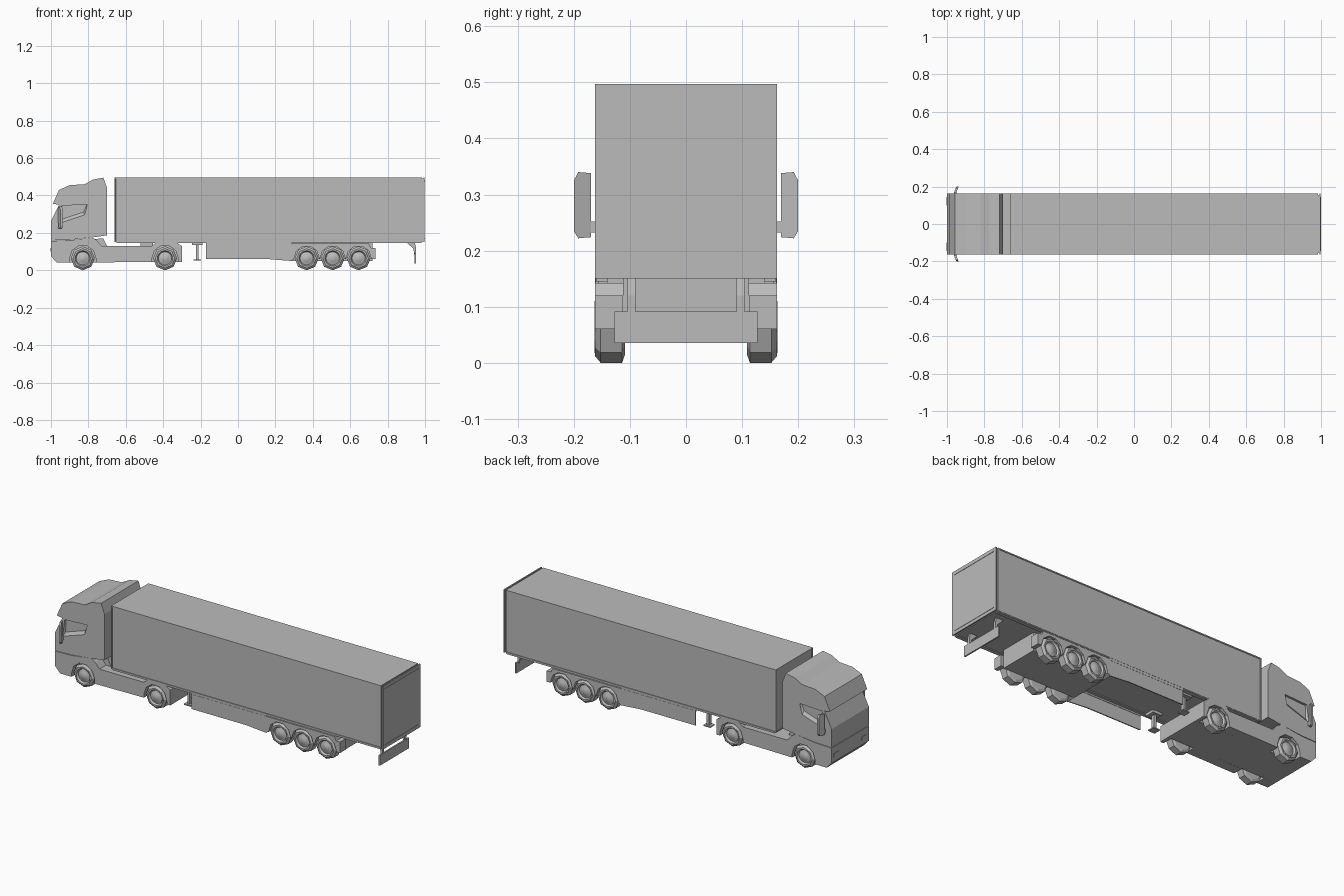
import bpy, bmesh, math
from mathutils import Vector

cube = bpy.data.objects.get("Cube")
if cube:
    bpy.data.objects.remove(cube)

grey = bpy.data.materials.new("plain grey")
grey.use_nodes = True
COLOUR = (0.5, 0.5, 0.5, 1)
grey.diffuse_color = COLOUR
grey.node_tree.nodes["Principled BSDF"].inputs["Base Color"].default_value = COLOUR

W = 0.162  # half width of the vehicle


def finish(name, bm):
    bmesh.ops.recalc_face_normals(bm, faces=bm.faces)
    mesh = bpy.data.meshes.new(name)
    bm.to_mesh(mesh)
    bm.free()
    mesh.materials.append(grey)
    ob = bpy.data.objects.new(name, mesh)
    bpy.context.collection.objects.link(ob)
    return ob


def prism(name, profile, y0, y1, both=False):
    """Extrude an x-z profile from y0 to y1, optionally on both sides."""
    bm = bmesh.new()
    for s in ((1, -1) if both else (1,)):
        face = bm.faces.new([bm.verts.new((x, s * y0, z)) for x, z in profile])
        out = bmesh.ops.extrude_face_region(bm, geom=[face])
        moved = [g for g in out["geom"] if isinstance(g, bmesh.types.BMVert)]
        bmesh.ops.translate(bm, verts=moved, vec=(0, s * (y1 - y0), 0))
    return finish(name, bm)


def box(name, x0, x1, y0, y1, z0, z1, both=False):
    return prism(name, [(x0, z0), (x1, z0), (x1, z1), (x0, z1)], y0, y1, both)


def arch(cx, r, base):
    """Wheel arch outline, traced from the rear to the front."""
    pts = [(cx + r * math.cos(math.radians(a)), 0.064 + r * math.sin(math.radians(a)))
           for a in range(0, 181, 36)]
    return [(cx + r, base)] + pts + [(cx - r, base)]


def lathe(bm, cx, side, rings, n, phase=0):
    """Revolve (radius, y) rings about a wheel axle."""
    loops = []
    for r, y in rings:
        loops.append([bm.verts.new((cx + r * math.cos(phase + math.tau * i / n), side * y,
                                    0.064 + r * math.sin(phase + math.tau * i / n)))
                      for i in range(n)])
    for a, b in zip(loops, loops[1:]):
        for i in range(n):
            j = (i + 1) % n
            bm.faces.new((a[i], a[j], b[j], b[i]))
    bm.faces.new(loops[0])
    bm.faces.new(loops[-1])


# Wheels: eight-sided tyres with round dished rims
FRONT, DRIVE = -0.83, -0.39
TRAILER = (0.367, 0.506, 0.645)
for n, cx in enumerate((FRONT, DRIVE) + TRAILER):
    tyres, rims = bmesh.new(), bmesh.new()
    for s in (1, -1):
        lathe(tyres, cx, s, [(0.05, 0.109), (0.064, 0.114), (0.064, 0.152),
                             (0.052, W), (0.044, W), (0.042, 0.152)], 8)
        lathe(rims, cx, s, [(0.046, 0.14), (0.046, 0.163), (0.041, 0.163),
                            (0.035, 0.153), (0.018, 0.158), (0.012, 0.161)], 24)
    finish(f"tyres_axle_{n + 1}", tyres)
    rim = finish(f"rims_axle_{n + 1}", rims)
    bpy.ops.object.select_all(action="DESELECT")
    rim.select_set(True)
    bpy.context.view_layer.objects.active = rim
    bpy.ops.object.shade_smooth_by_angle(angle=math.radians(35))
    box(f"axle_{n + 1}", cx - 0.012, cx + 0.012, -0.12, 0.12, 0.052, 0.076)

# Cab with sun visor overhang and roof fairing
cab = prism("cab", [
    (-1, 0.16), (-1, 0.262), (-0.957, 0.35), (-0.99, 0.356), (-0.957, 0.43),
    (-0.9, 0.455), (-0.82, 0.46), (-0.775, 0.485), (-0.72, 0.495),
    (-0.70, 0.44), (-0.70, 0.187), (-0.76, 0.178), (-0.9, 0.163)], -W, W)

# Side windows: recesses with a sloping lower ledge
outer = [(-0.942, 0.345), (-0.805, 0.352), (-0.82, 0.29), (-0.955, 0.245)]
inner = [(-0.942, 0.345), (-0.808, 0.352), (-0.825, 0.312), (-0.945, 0.272)]
cutters = bmesh.new()
for s in (1, -1):
    pts = [cutters.verts.new((x, s * y, z))
           for ring, y in ((outer, W + 0.004), (inner, W - 0.012)) for x, z in ring]
    bmesh.ops.convex_hull(cutters, input=pts)
cutter = finish("window_cutter", cutters)
cutter.hide_render = True
cutter.hide_viewport = True
cut = cab.modifiers.new("windows", "BOOLEAN")
cut.operation = "DIFFERENCE"
cut.solver = "EXACT"
cut.object = cutter

# Tractor lower body: bumper, arches, tanks and rear wings in one side profile
side = [(-1, 0.157), (-0.9, 0.16), (-0.78, 0.176), (-0.755, 0.16), (-0.73, 0.13),
        (-0.46, 0.13), (-0.43, 0.155), (-0.34, 0.155), (-0.3, 0.13), (-0.3, 0.045)]
side += arch(DRIVE, 0.07, 0.045) + arch(FRONT, 0.07, 0.042)
side += [(-0.97, 0.042), (-1, 0.075)]
prism("tractor_sides", side, 0.105, W, True)
prism("tractor_core", [(-1, 0.157), (-0.72, 0.17), (-0.70, 0.13), (-0.3, 0.13),
                       (-0.3, 0.045), (-0.97, 0.042), (-1, 0.075)], -0.105, 0.105)
box("headlights", -1.0, -0.994, 0.1, 0.145, 0.1, 0.12, True).location.x = -0.003
box("coupling", -0.52, -0.455, -0.07, 0.07, 0.125, 0.15)

# Mirrors on short arms
bm = bmesh.new()
for s in (1, -1):
    pts = []
    for dx in (0, 0.012):
        for y, z in ((0.169, 0.224), (0.192, 0.222), (0.2, 0.235),
                     (0.2, 0.325), (0.192, 0.34), (0.169, 0.338)):
            pts.append(bm.verts.new((-0.962 + dx + (y - 0.169) * 0.4, s * y, z)))
    bmesh.ops.convex_hull(bm, input=pts)
finish("mirrors", bm)
box("mirror_arms", -0.962, -0.95, 0.155, 0.172, 0.232, 0.252, True)

# Trailer box with framed side and front panels
bm = bmesh.new()
bmesh.ops.create_cube(bm, size=1)
X0, X1, Z0, Z1 = -0.66, 0.984, 0.15, 0.497
for v in bm.verts:
    v.co = Vector((X0 if v.co.x < 0 else X1, W if v.co.y > 0 else -W, Z0 if v.co.z < 0 else Z1))
bm.normal_update()
panels = [f for f in bm.faces if abs(f.normal.y) > 0.9 or f.normal.x < -0.9]
bmesh.ops.inset_individual(bm, faces=panels, thickness=0.009, depth=0)
bmesh.ops.inset_individual(bm, faces=panels, thickness=0.0005, depth=-0.003)
finish("trailer_box", bm)

# Rear doors, set off by a narrow groove, with two thin rails
box("door_groove", 0.98, 0.992, -0.155, 0.155, 0.155, 0.492)
box("rear_doors", 0.991, 0.998, -W, W, 0.15, 0.497)
for name, z in (("upper_door_rail", 0.478), ("lower_door_rail", 0.169)):
    box(name, 0.997, 1.0, -0.145, 0.145, z - 0.002, z + 0.002)
box("floor_rails", -0.65, 0.98, 0.14, W - 0.002, 0.145, 0.151, True)

# Side skirts between the landing legs and the bogie
prism("side_skirts", [(-0.17, 0.15), (-0.17, 0.06), (0.16, 0.06), (0.285, 0.05), (0.285, 0.15)],
      0.155, 0.161, True)
box("skirt_rails", -0.17, 0.285, 0.153, W, 0.135, 0.142, True)

# Landing legs
box("landing_brackets", -0.245, -0.19, 0.085, 0.14, 0.135, 0.151, True)
box("landing_legs", -0.225, -0.21, 0.1, 0.12, 0.058, 0.14, True)
box("landing_feet", -0.238, -0.197, 0.09, 0.13, 0.053, 0.059, True)

# Trailer bogie with three arches
bogie = [(0.28, 0.05), (0.28, 0.142), (0.70, 0.142), (0.71, 0.12), (0.735, 0.12), (0.735, 0.06)]
for cx in reversed(TRAILER):
    bogie += arch(cx, 0.067, 0.06)
prism("bogie_sides", bogie, 0.112, W, True)
box("bogie_core", 0.28, 0.72, -0.112, 0.112, 0.05, 0.15)

# Rear underrun guard on angled brackets
box("underrun_guard", 0.945, 0.953, -0.127, 0.127, 0.035, 0.092)
prism("underrun_brackets", [(0.90, 0.151), (0.945, 0.151), (0.952, 0.12), (0.952, 0.08),
                            (0.943, 0.08), (0.938, 0.115)], 0.09, 0.104, True)
